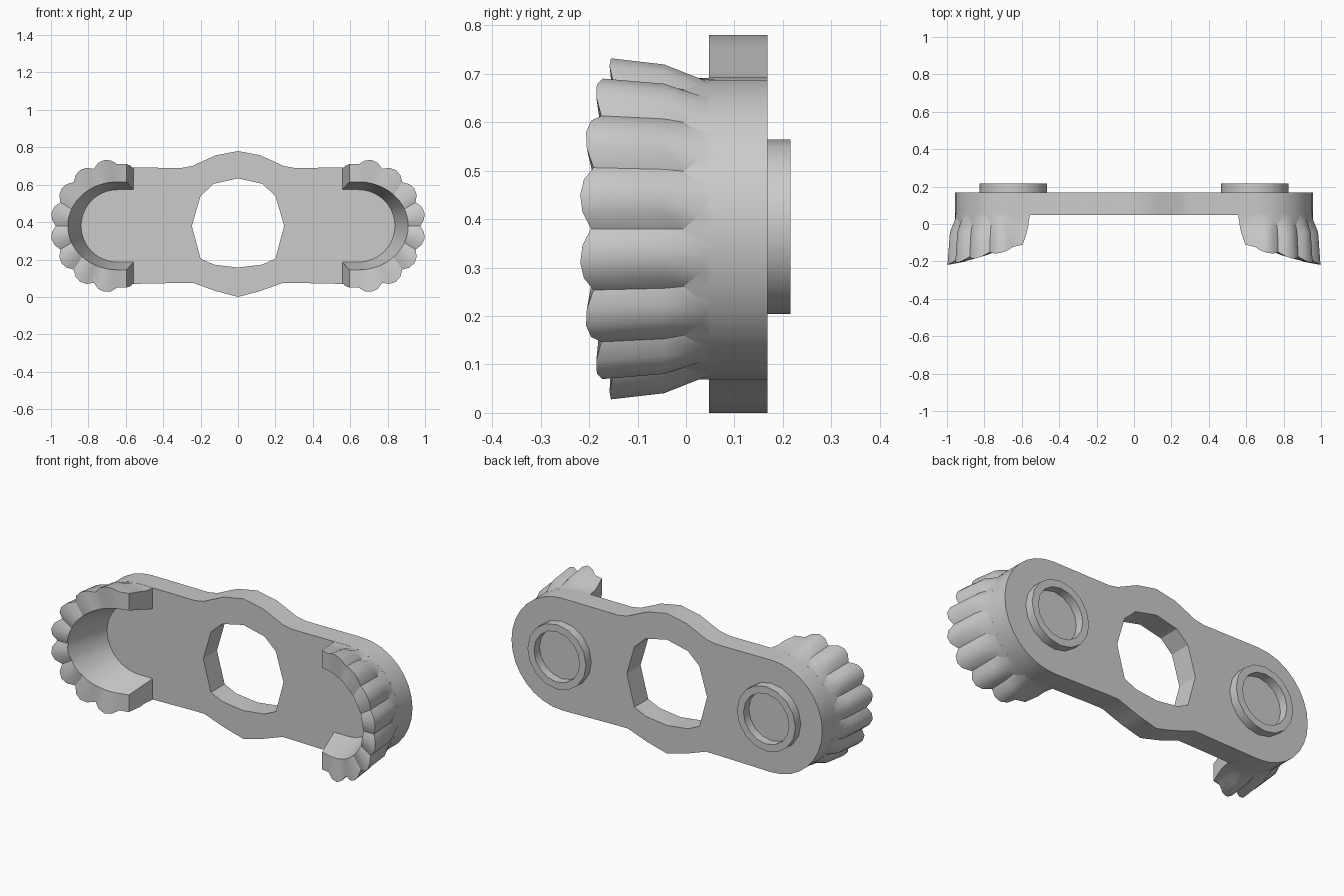
import bpy, bmesh
from math import sin, cos, pi, radians

cube = bpy.data.objects.get("Cube")
if cube:
    bpy.data.objects.remove(cube, do_unlink=True)

CX, CZ, R = 0.645, 0.38, 0.312      # end centre and end radius
FRONT, BACK = 0.047, 0.168          # plate faces along y

grey = bpy.data.materials.new("light grey")
grey.use_nodes = True
colour = (0.6, 0.6, 0.6, 1)
grey.diffuse_color = colour
grey.node_tree.nodes["Principled BSDF"].inputs["Base Color"].default_value = colour


def finish(bm, name, angle=30):
    bmesh.ops.recalc_face_normals(bm, faces=bm.faces)
    mesh = bpy.data.meshes.new(name)
    bm.to_mesh(mesh)
    bm.free()
    mesh.materials.append(grey)
    obj = bpy.data.objects.new(name, mesh)
    bpy.context.collection.objects.link(obj)
    bpy.ops.object.select_all(action='DESELECT')
    obj.select_set(True)
    bpy.context.view_layer.objects.active = obj
    bpy.ops.object.shade_smooth_by_angle(angle=radians(angle))
    return obj


# Flat plate with rounded ends, a swollen middle and a faceted centre hole
def make_plate():
    bm = bmesh.new()
    steps = 16
    right = [(CX + R * cos(a), CZ + R * sin(a))
             for a in (pi * (i / steps - 0.5) for i in range(steps + 1))]
    top = [(0.3, 0.69), (0.245, 0.70), (0.12, 0.757), (0, 0.78),
           (-0.12, 0.757), (-0.245, 0.70), (-0.3, 0.69)]
    left = [(-x, z) for x, z in reversed(right)]
    bottom = [(-0.3, 0.075), (-0.24, 0.075), (-0.12, 0.032), (0, 0),
              (0.12, 0.032), (0.24, 0.075), (0.3, 0.075)]
    hole = [(0.247, 0.38), (0.2, 0.54), (0.13, 0.605), (0, 0.634),
            (-0.13, 0.605), (-0.2, 0.54), (-0.247, 0.38), (-0.2, 0.205),
            (-0.13, 0.173), (0, 0.157), (0.13, 0.173), (0.2, 0.205)]
    edges = []
    for loop in (right + top + left + bottom, hole):
        vs = [bm.verts.new((x, FRONT, z)) for x, z in loop]
        edges += [bm.edges.new((vs[i - 1], vs[i])) for i in range(len(vs))]
    bmesh.ops.triangle_fill(bm, use_beauty=True, edges=edges, normal=(0, -1, 0))
    ext = bmesh.ops.extrude_face_region(bm, geom=bm.faces[:])
    moved = [v for v in ext["geom"] if isinstance(v, bmesh.types.BMVert)]
    bmesh.ops.translate(bm, verts=moved, vec=(0, BACK - FRONT, 0))
    finish(bm, "plate")


# C-shaped gripping wall with eight flared flutes and a slanted scalloped rim
def make_grip(side, name):
    bm = bmesh.new()
    lobes, sub = 8, 4
    bulge = (0, 0.75, 1, 0.75)
    count = lobes * sub
    columns = [(-pi / 2, 0, 1)]
    columns += [(pi * (i / count - 0.5), bulge[i % sub], 0) for i in range(count + 1)]
    columns += [(pi / 2, 0, 1)]
    rings = []
    for a, b, end in columns:
        def point(r, y, shift=0.0, cut=0.555):
            x = cut if end else CX + (r + shift) * cos(a)
            return bm.verts.new((side * x, y, CZ + r * sin(a)))
        rim_r = 0.330 + 0.029 * b
        rim_x = 0.59 if end else CX + rim_r * cos(a)
        rim_y = -0.138 - 0.225 * (rim_x - 0.715) - 0.017 * b
        rings.append([
            point(0.19, 0.06),
            point(R - 0.001, 0.06),
            point(R - 0.001, -0.005 + 0.047 * b, cut=0.565),
            point(0.321 + 0.025 * b, -0.045, cut=0.573),
            point(rim_r, rim_y, cut=0.595),
            point(0.235, rim_y + 0.017 * b, 0.03, cut=0.595)])
    for p, q in zip(rings, rings[1:]):
        for j in range(len(p)):
            bm.faces.new((p[j - 1], p[j], q[j], q[j - 1]))
    bm.faces.new(rings[0])
    bm.faces.new(rings[-1])
    finish(bm, name, 28)


# Raised round collar on the back
def make_collar(side, name):
    bm = bmesh.new()
    sides = 16
    profile = [(0.14, BACK - 0.01), (0.18, BACK - 0.01), (0.18, 0.216), (0.14, 0.216)]
    rings = []
    for i in range(sides):
        a = 2 * pi * i / sides
        rings.append([bm.verts.new((side * (CX + r * cos(a)), y, CZ + 0.004 + r * sin(a)))
                      for r, y in profile])
    for i in range(sides):
        p, q = rings[i - 1], rings[i]
        for j in range(len(profile)):
            bm.faces.new((p[j - 1], p[j], q[j], q[j - 1]))
    finish(bm, name)


make_plate()
for side, word in ((1, "left"), (-1, "right")):
    make_grip(side, word + "_grip")
    make_collar(side, word + "_collar")
